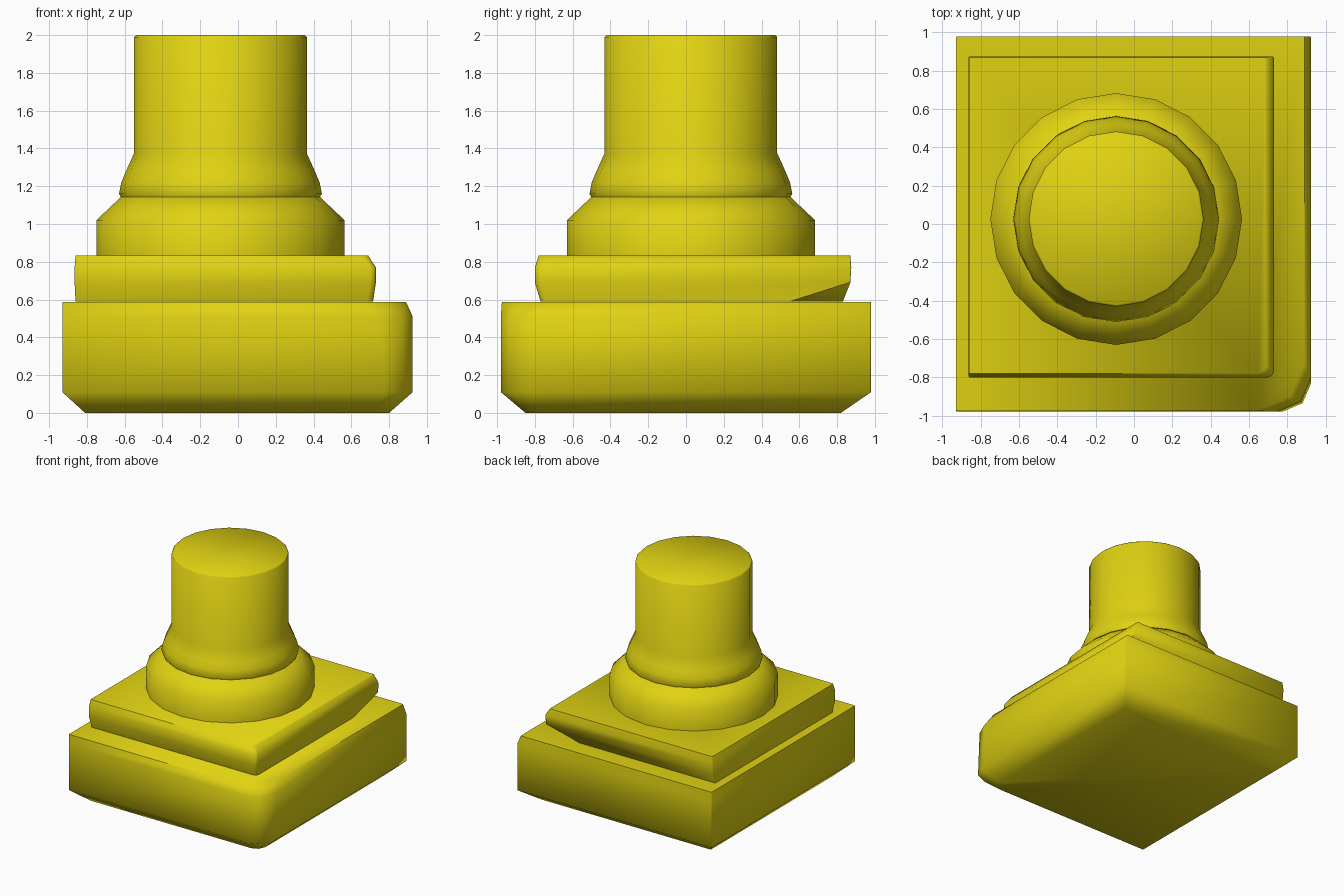
import bpy, bmesh, math

if "Cube" in bpy.data.objects:
    bpy.data.objects.remove(bpy.data.objects["Cube"], do_unlink=True)

stone = bpy.data.materials.new("yellow_stone")
stone.use_nodes = True
color = (0.75, 0.65, 0.006, 1)
stone.diffuse_color = color
stone.node_tree.nodes["Principled BSDF"].inputs["Base Color"].default_value = color


def loft(name, rings):
    """Skin a closed solid through rings of equal point count."""
    bm = bmesh.new()
    loops = [[bm.verts.new(p) for p in ring] for ring in rings]
    n = len(loops[0])
    for low, high in zip(loops, loops[1:]):
        for i in range(n):
            j = (i + 1) % n
            bm.faces.new((low[i], low[j], high[j], high[i]))
    bm.faces.new(loops[0][::-1])
    bm.faces.new(loops[-1])
    bmesh.ops.recalc_face_normals(bm, faces=bm.faces)
    mesh = bpy.data.meshes.new(name)
    bm.to_mesh(mesh)
    bm.free()
    mesh.materials.append(stone)
    obj = bpy.data.objects.new(name, mesh)
    bpy.context.collection.objects.link(obj)
    bpy.ops.object.select_all(action="DESELECT")
    obj.select_set(True)
    bpy.context.view_layer.objects.active = obj
    bpy.ops.object.shade_smooth_by_angle(angle=math.radians(60))


def block(x0, x1, y0, y1, z, front_cut=0.006, back_cut=0.006):
    """Rectangle ring whose two left corners can be worn away."""
    f, b, s = front_cut, back_cut, 0.006
    return [(x, y, z) for x, y in (
        (x0 + s, y0), (x1 - f, y0), (x1 - f * 0.3, y0 + f * 0.3), (x1, y0 + f),
        (x1, y1 - b), (x1 - b, y1), (x0 + s, y1), (x0, y1 - s), (x0, y0 + s))]


def circle(radius, z, sides=20):
    return [(-0.093 + radius * math.cos(2 * math.pi * i / sides),
             0.026 + radius * math.sin(2 * math.pi * i / sides), z)
            for i in range(sides)]


# Heavy base block with bevelled underside and a worn front corner
loft("base_block", [
    block(-0.81, 0.80, -0.85, 0.82, 0.0, 0.08),
    block(-0.93, 0.925, -0.98, 0.98, 0.11, 0.15),
    block(-0.93, 0.925, -0.98, 0.98, 0.51, 0.18),
    block(-0.93, 0.89, -0.975, 0.98, 0.587, 0.25)])

# Thinner slab, undercut along the front and at the back left corner
loft("upper_slab", [
    block(-0.86, 0.715, -0.77, 0.83, 0.59, 0.03, 0.28),
    block(-0.865, 0.73, -0.80, 0.87, 0.69, 0.03),
    block(-0.865, 0.73, -0.80, 0.875, 0.77, 0.03),
    block(-0.86, 0.69, -0.78, 0.87, 0.832, 0.04)])

# Round column foot, then the flared shaft above it
loft("column_foot", [circle(r, z) for r, z in (
    (0.657, 0.81), (0.657, 1.02), (0.525, 1.145))])
loft("column_shaft", [circle(r, z) for r, z in (
    (0.52, 1.13), (0.537, 1.16), (0.525, 1.22), (0.50, 1.28),
    (0.457, 1.375), (0.457, 1.99), (0.447, 2.0))])
